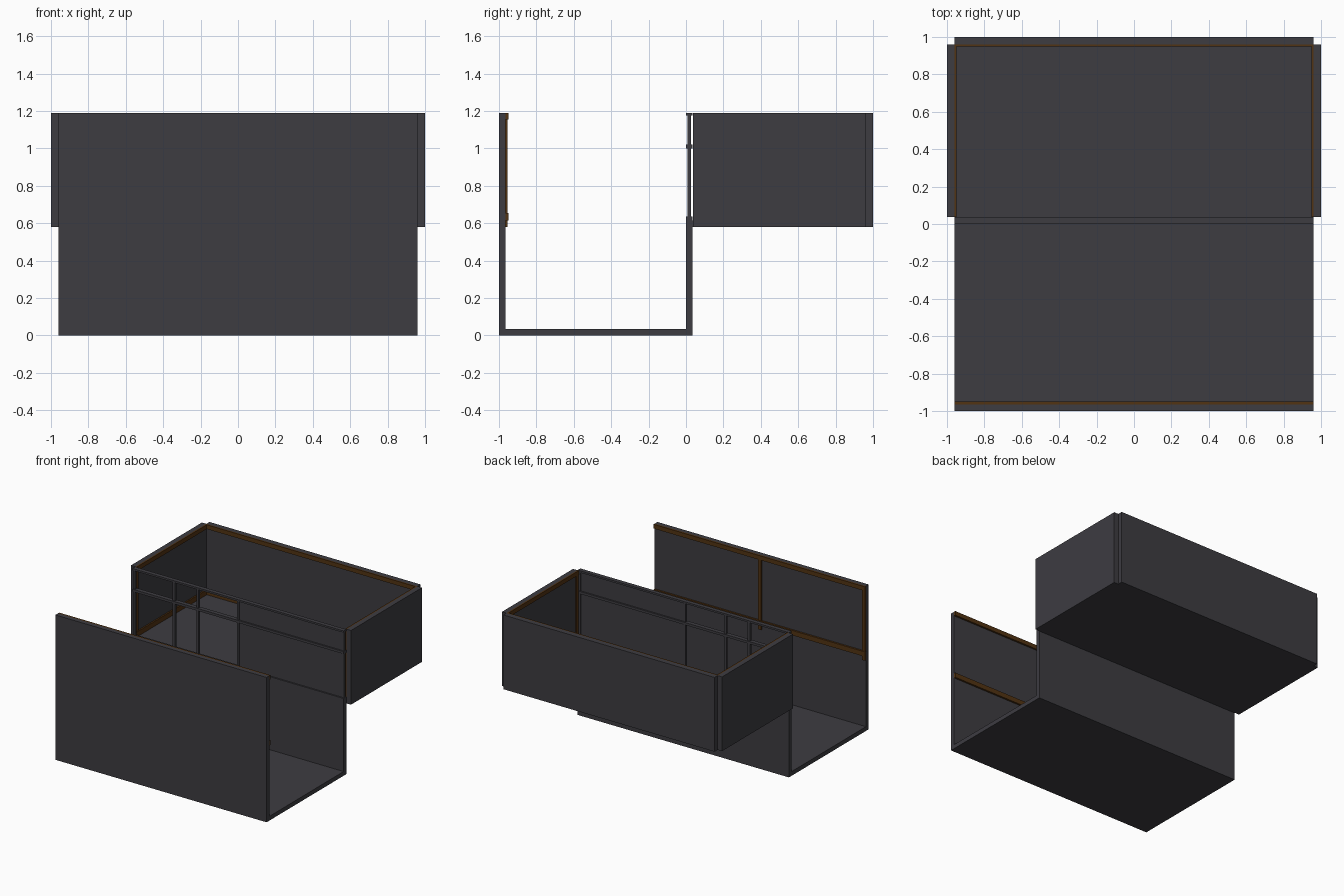
import bpy, bmesh

if "Cube" in bpy.data.objects:
    bpy.data.objects.remove(bpy.data.objects["Cube"])


def material(name, rgb):
    m = bpy.data.materials.new(name)
    m.diffuse_color = (*rgb, 1)
    m.use_nodes = True
    m.node_tree.nodes["Principled BSDF"].inputs["Base Color"].default_value = m.diffuse_color
    return m


GREY = material("dark grey", (0.047, 0.045, 0.053))
BROWN = material("brown trim", (0.085, 0.033, 0.006))


def box(name, x, y, z, mat=GREY):
    """Box from (min, max) ranges on each axis."""
    me = bpy.data.meshes.new(name)
    bm = bmesh.new()
    bmesh.ops.create_cube(bm, size=1)
    for v in bm.verts:
        v.co = [r[0] if c < 0 else r[1] for c, r in zip(v.co, (x, y, z))]
    bm.to_mesh(me)
    bm.free()
    me.materials.append(mat)
    ob = bpy.data.objects.new(name, me)
    bpy.context.collection.objects.link(ob)
    return ob


W = 0.96           # half width of the long walls
T = 0.035          # wall thickness
TOP = 1.19
BASE = 0.58        # underside of the upper storey
FULL = (-W, W)

# Lower storey: floor, tall front wall, middle wall
box("lower_floor", FULL, (-1 + T, 0), (0, T))
box("front_wall", FULL, (-1, -1 + T), (0, TOP))
box("middle_wall", FULL, (0, T), (0, 0.635))

# Upper storey: floor, back wall, side walls
box("upper_floor", FULL, (T, 0.96), (BASE, 0.615))
box("back_wall", FULL, (0.96, 1), (BASE, TOP))
for s, side in ((-1, "left"), (1, "right")):
    box(side + "_wall", sorted((s * W, s * 1.0)), (0.038, 0.96), (BASE, TOP))

# Partition: solid right half, open framing on the left half
box("partition_panel", (0, W), (0.012, 0.023), (0.635, TOP - 0.015))
box("partition_top_rail", FULL, (0, T), (TOP - 0.015, TOP))
box("partition_mid_rail", FULL, (0, T), (1.0, 1.02))
for x in (-0.95, -0.59, -0.375, -0.005, 0.95):
    box("partition_post", (x - 0.01, x + 0.01), (0.008, 0.027), (0.635, TOP - 0.015))

# Brown trim rails at top and bottom of the rooms
for z in ((0.615, 0.655), (1.155, TOP)):
    box("front_trim_rail", FULL, (-1 + T, -0.95), z, BROWN)
    box("back_trim_rail", FULL, (0.948, 0.96), z, BROWN)
    for s in (-1, 1):
        box("side_trim_rail", sorted((s * 0.948, s * W)), (0.038, 0.948), z, BROWN)

# Brown upright trims
for x in (-0.945, 0):
    box("front_trim_upright", (x - 0.014, x + 0.014), (-1 + T, -0.954), (BASE, 1.157), BROWN)
for s in (-1, 1):
    box("side_trim_upright", sorted((s * 0.952, s * W)), (0.038, 0.065), (0.615, 1.157), BROWN)
